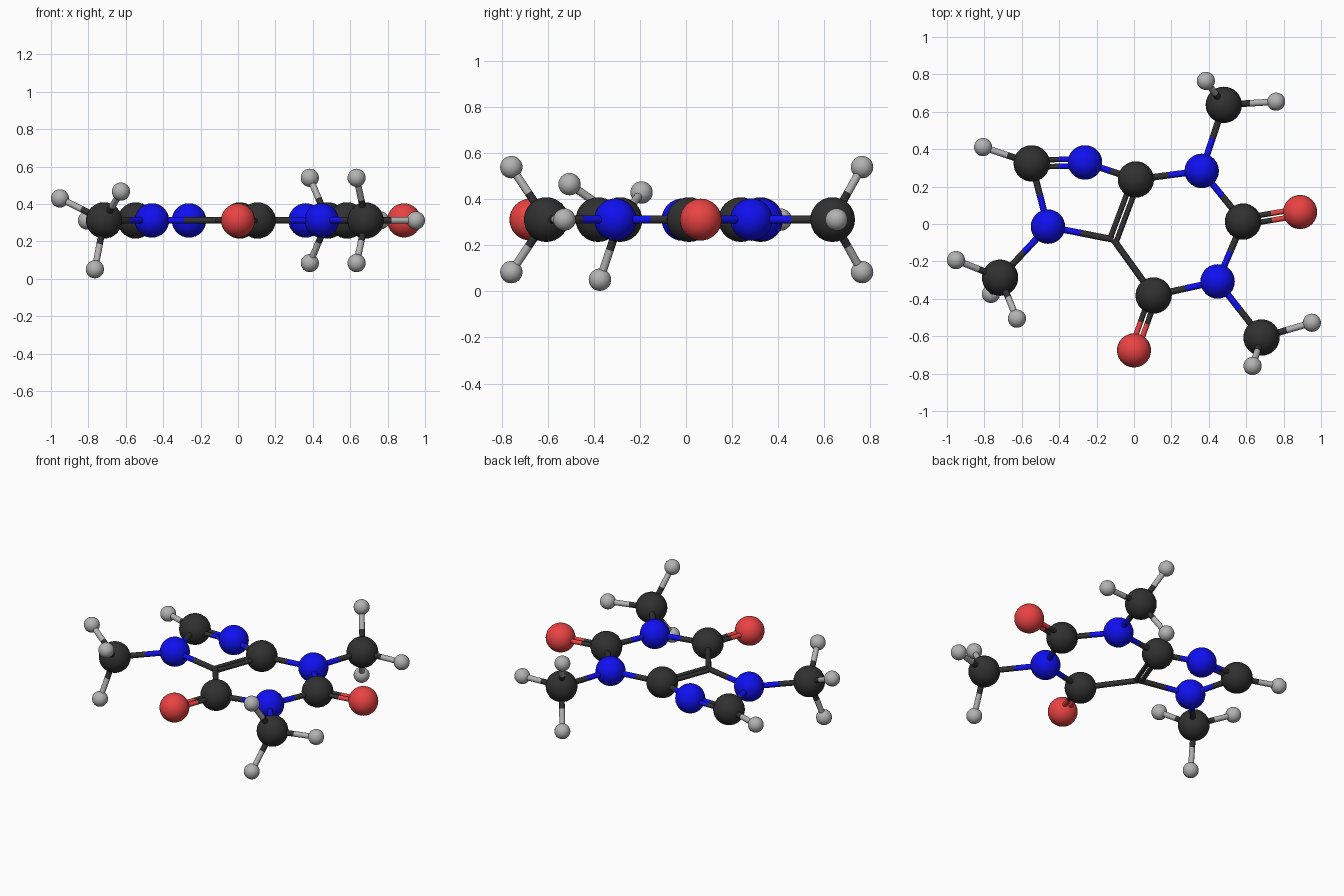
import bpy
from mathutils import Vector

if "Cube" in bpy.data.objects:
    bpy.data.objects.remove(bpy.data.objects["Cube"])

Z = 0.312  # height of the ring plane


def material(name, rgb):
    m = bpy.data.materials.new(name)
    m.diffuse_color = (*rgb, 1)
    m.use_nodes = True
    m.node_tree.nodes["Principled BSDF"].inputs["Base Color"].default_value = m.diffuse_color
    return m


MAT = {
    "C": material("dark", (0.03, 0.03, 0.03)),
    "N": material("blue", (0.005, 0.005, 0.88)),
    "O": material("red", (0.82, 0.055, 0.055)),
    "H": material("light_grey", (0.45, 0.45, 0.45)),
}
RADIUS = {"C": 0.097, "N": 0.092, "O": 0.091, "H": 0.0485}
LABEL = {"C": "carbon", "N": "nitrogen", "O": "oxygen", "H": "hydrogen"}

# Atoms: element is the first letter of each key
ATOMS = {
    "C_corner": (-0.547, 0.324, Z), "N_top": (-0.262, 0.329, Z),
    "C_shared_top": (0.01, 0.238, Z), "N_right": (0.362, 0.284, Z),
    "C_right": (0.583, 0.013, Z), "N_lower": (0.447, -0.307, Z),
    "C_lower": (0.105, -0.382, Z), "C_shared_low": (-0.11, -0.083, Z),
    "N_left": (-0.46, -0.014, Z),
    "O_right": (0.888, 0.064, Z), "O_lower": (0.0, -0.676, Z),
    "C_methyl_top": (0.48, 0.637, Z), "C_methyl_right": (0.682, -0.607, Z),
    "C_methyl_left": (-0.716, -0.287, Z),
    "H_corner": (-0.807, 0.411, Z),
    "H_top_flat": (0.76, 0.654, Z),
    "H_top_up": (0.384, 0.765, Z + 0.228), "H_top_down": (0.384, 0.765, Z - 0.228),
    "H_right_flat": (0.951, -0.528, Z),
    "H_right_up": (0.634, -0.759, Z + 0.228), "H_right_down": (0.634, -0.759, Z - 0.228),
    "H_left_a": (-0.952, -0.193, 0.43), "H_left_b": (-0.765, -0.374, 0.051),
    "H_left_c": (-0.626, -0.506, 0.466),
}
SINGLE = [
    ("N_top", "C_shared_top"), ("C_shared_top", "N_right"), ("N_right", "C_right"),
    ("C_right", "N_lower"), ("N_lower", "C_lower"), ("C_lower", "C_shared_low"),
    ("C_shared_low", "N_left"), ("N_left", "C_corner"), ("N_right", "C_methyl_top"),
    ("N_lower", "C_methyl_right"), ("N_left", "C_methyl_left"), ("C_corner", "H_corner"),
]
for side, ends in (("top", ("flat", "up", "down")), ("right", ("flat", "up", "down")),
                   ("left", "abc")):
    SINGLE += [(f"C_methyl_{side}", f"H_{side}_{e}") for e in ends]
DOUBLE = [("C_corner", "N_top"), ("C_shared_top", "C_shared_low"),
          ("C_right", "O_right"), ("C_lower", "O_lower")]


def finish(name, mat):
    ob = bpy.context.object
    ob.name = name
    ob.data.materials.append(mat)
    bpy.ops.object.shade_smooth_by_angle()


def rod(name, a, b, r, mat):
    d = b - a
    bpy.ops.mesh.primitive_cylinder_add(
        vertices=20, radius=r, depth=d.length, location=(a + b) / 2,
        rotation=d.to_track_quat("Z", "Y").to_euler())
    finish(name, mat)


def bond(p, q, r, shift=0.0):
    # two rods meeting halfway, each coloured like its atom
    a, b = Vector(ATOMS[p]), Vector(ATOMS[q])
    off = (b - a).cross(Vector((0, 0, 1))).normalized() * shift
    mid = (a + b) / 2 + off
    rod("bond_" + LABEL[p[0]], a + off, mid, r, MAT[p[0]])
    rod("bond_" + LABEL[q[0]], mid, b + off, r, MAT[q[0]])


# Balls (the lower shared corner is bare bonds only)
for key, pos in ATOMS.items():
    if key == "C_shared_low":
        continue
    e = key[0]
    bpy.ops.mesh.primitive_uv_sphere_add(segments=32, ring_count=16,
                                         radius=RADIUS[e], location=pos)
    finish(LABEL[e] + key[1:], MAT[e])

# Single and double bonds
for p, q in SINGLE:
    bond(p, q, 0.0175)
for p, q in DOUBLE:
    for s in (-1, 1):
        bond(p, q, 0.0145, s * 0.0185)
